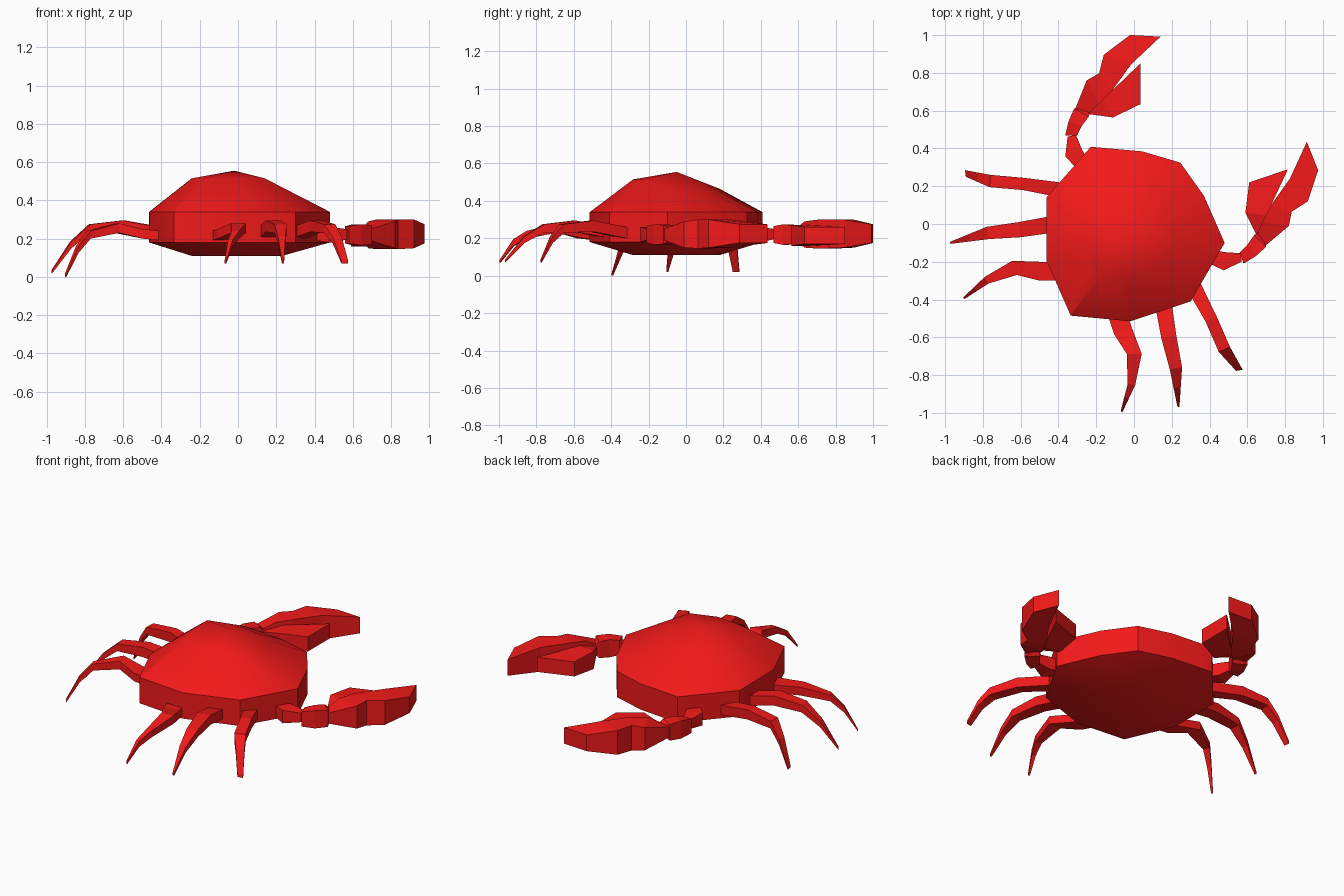
import bpy, bmesh, math
from mathutils import Vector

if "Cube" in bpy.data.objects:
    bpy.data.objects.remove(bpy.data.objects["Cube"])

RED = bpy.data.materials.new("red_shell")
RED.diffuse_color = (0.9, 0.01, 0.01, 1)
RED.use_nodes = True
RED.node_tree.nodes["Principled BSDF"].inputs["Base Color"].default_value = RED.diffuse_color

# The crab faces diagonally: its symmetry axis runs through (0.015, 0)
ORIGIN = Vector((0.015, 0, 0))
SIDE = Vector((math.sin(math.radians(54.3)), -math.cos(math.radians(54.3)), 0))


def mirror(p):
    return p - 2 * (p - ORIGIN).dot(SIDE) * SIDE


def skin(name, rings, smooth_angle=None):
    """Join rings of equal size into a closed shell; one-point rings become tips."""
    bm = bmesh.new()
    vs = [[bm.verts.new(p) for p in r] for r in rings]
    for a, b in zip(vs, vs[1:]):
        n = len(a)
        for i in range(n):
            j = (i + 1) % n
            if len(b) == 1:
                bm.faces.new((a[i], a[j], b[0]))
            else:
                bm.faces.new((a[i], a[j], b[j], b[i]))
    for end in (vs[0], vs[-1]):
        if len(end) > 2:
            bm.faces.new(end)
    bmesh.ops.recalc_face_normals(bm, faces=bm.faces)
    me = bpy.data.meshes.new(name)
    bm.to_mesh(me)
    bm.free()
    me.materials.append(RED)
    ob = bpy.data.objects.new(name, me)
    bpy.context.collection.objects.link(ob)
    if smooth_angle:
        bpy.ops.object.select_all(action='DESELECT')
        ob.select_set(True)
        bpy.context.view_layer.objects.active = ob
        bpy.ops.object.shade_smooth_by_angle(angle=math.radians(smooth_angle))
    return ob


def limb(name, sections, flip=False):
    """Four-sided limb; section = inner x, y, outer x, y, low z, high z."""
    rings = []
    for ax, ay, bx, by, lo, hi in sections:
        r = [Vector((ax, ay, lo)), Vector((bx, by, lo)),
             Vector((bx, by, hi)), Vector((ax, ay, hi))]
        rings.append([mirror(p) for p in r] if flip else r)
    skin(name, rings)


# Body: ten-sided shell with a domed top and shallow belly
half = [(0.245, 0.325), (0.37, 0.15), (0.48, -0.1), (0.30, -0.41),
        (-0.02, -0.515), (-0.335, -0.485)]
outline = [Vector((x, y, 0)) for x, y in half]
outline += [mirror(p) for p in outline[4:0:-1]]
dome_z = [0.45, 0.455, 0.465, 0.515, 0.515, 0.515]
dome_z += dome_z[4:0:-1]
centre = Vector((-0.02, -0.05, 0))


def ring(scale, heights):
    return [centre + (p - centre) * scale + Vector((0, 0, z))
            for p, z in zip(outline, heights)]


skin("body", [ring(0.5, [0.11] * 10), ring(1, [0.18] * 10), ring(1, [0.34] * 10),
              ring(0.5, dome_z), [centre + Vector((0, 0, 0.555))]], 32)

# Walking legs, drawn on the left side: edge pairs from hip to foot
legs = {
    "front": [(-.39, .22, -.39, .14), (-.59, .245, -.59, .18),
              (-.76, .26, -.765, .195), (-.895, .285, -.89, .25)],
    "middle": [(-.42, .045, -.42, -.045), (-.61, .01, -.60, -.07),
               (-.78, -.015, -.77, -.08), (-.975, -.095, -.97, -.105)],
    "rear": [(-.40, -.20, -.40, -.30), (-.50, -.20, -.50, -.30),
             (-.645, -.195, -.62, -.27), (-.79, -.28, -.77, -.315),
             (-.905, -.39, -.897, -.397)],
}
for part, pairs in legs.items():
    for side, foot in (("left", 0.0 if part == "rear" else 0.02), ("right", 0.07)):
        z = [(.20, .26), (.235, .295), (.23, .275)]
        if part == "rear":
            z = [(.19, .24), (.20, .25), (.23, .28), (.20, .24)]
        shin = tuple((a + b) / 2 for a, b in zip(pairs[-2], pairs[-1]))
        mid = (z[-1][0] + foot) / 2 + 0.025
        rows = pairs[:-1] + [shin, pairs[-1]]
        z = z + [(mid, mid + 0.035), (foot, foot + 0.015)]
        limb(f"{side}_{part}_leg", [r + h for r, h in zip(rows, z)], side == "right")

# Claws, drawn on the right side
claw = {
    "claw_arm": [(.36, -.10, .34, -.19, .20, .25), (.42, -.14, .41, -.215, .19, .26),
                 (.49, -.15, .475, -.245, .18, .26), (.565, -.155, .57, -.20, .195, .25)],
    "claw_wrist": [(.56, -.15, .58, -.21, .175, .265), (.60, -.11, .645, -.17, .165, .275),
                   (.635, -.06, .70, -.12, .17, .27), (.655, -.045, .68, -.075, .19, .25)],
    "claw_large_finger": [(.65, -.06, .69, -.12, .19, .25), (.68, .01, .82, -.01, .15, .29),
                          (.725, .10, .835, .065, .145, .30), (.825, .24, .92, .12, .15, .30),
                          (.915, .435, .975, .285, .175, .275)],
    "claw_small_finger": [(.645, -.05, .66, -.06, .20, .24), (.59, .06, .70, .045, .16, .27),
                          (.61, .22, .815, .29, .17, .26)],
}
for part, sections in claw.items():
    limb("right_" + part, sections)
    limb("left_" + part, sections, True)
